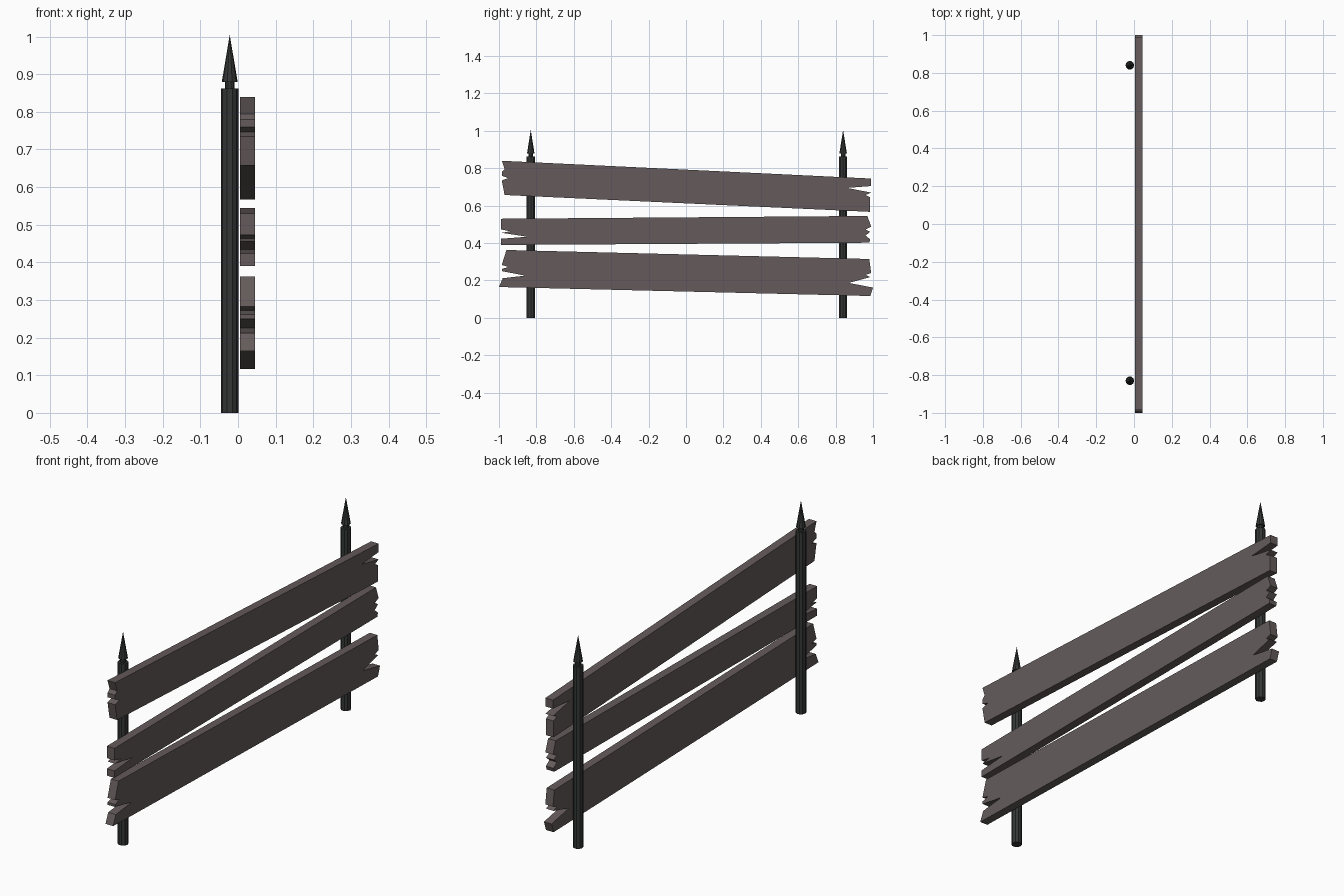
import bpy
import bmesh
from math import pi

cube = bpy.data.objects.get("Cube")
if cube:
    bpy.data.objects.remove(cube, do_unlink=True)


def make_material(name, colour):
    material = bpy.data.materials.new(name)
    material.use_nodes = True
    material.diffuse_color = colour
    shader = material.node_tree.nodes["Principled BSDF"]
    shader.inputs["Base Color"].default_value = colour
    return material


WOOD = make_material("weathered_wood", (0.13, 0.105, 0.105, 1))
IRON = make_material("dark_iron", (0.035, 0.037, 0.037, 1))


def add_object(name, bm, material):
    bmesh.ops.recalc_face_normals(bm, faces=bm.faces[:])
    mesh = bpy.data.meshes.new(name)
    bm.to_mesh(mesh)
    bm.free()
    mesh.materials.append(material)
    obj = bpy.data.objects.new(name, mesh)
    bpy.context.collection.objects.link(obj)
    return obj


# Plank: a splintered side outline given its thickness by extrusion
PLANK_BACK = 0.005
PLANK_THICKNESS = 0.04


def add_plank(name, far_end, near_end):
    """Each end lists its (y, z) corners from top to bottom."""
    bm = bmesh.new()
    outline = far_end + near_end[::-1]
    face = bm.faces.new([bm.verts.new((PLANK_BACK, y, z)) for y, z in outline])
    result = bmesh.ops.extrude_face_region(bm, geom=[face], use_keep_orig=True)
    moved = [v for v in result["geom"] if isinstance(v, bmesh.types.BMVert)]
    bmesh.ops.translate(bm, verts=moved, vec=(PLANK_THICKNESS, 0, 0))
    add_object(name, bm, WOOD)


add_plank(
    "top_plank",
    [(0.99, 0.745), (0.99, 0.705), (0.86, 0.695), (0.99, 0.67),
     (0.96, 0.657), (0.985, 0.645), (0.985, 0.567)],
    [(-0.985, 0.84), (-0.97, 0.795), (-0.985, 0.78), (-0.985, 0.76),
     (-0.95, 0.747), (-0.985, 0.735), (-0.97, 0.657)])
add_plank(
    "middle_plank",
    [(0.97, 0.545), (0.99, 0.487), (0.96, 0.473), (0.985, 0.46),
     (0.96, 0.44), (0.985, 0.42), (0.98, 0.402)],
    [(-0.99, 0.53), (-0.99, 0.473), (-0.94, 0.463), (-0.985, 0.455),
     (-0.85, 0.434), (-0.99, 0.423), (-0.99, 0.39)])
add_plank(
    "bottom_plank",
    [(0.98, 0.315), (0.99, 0.24), (0.96, 0.23), (0.985, 0.218),
     (0.87, 0.187), (1, 0.162), (0.985, 0.117)],
    [(-0.96, 0.363), (-0.985, 0.283), (-0.95, 0.272), (-0.985, 0.262),
     (-0.985, 0.25), (-0.86, 0.226), (-0.98, 0.212), (-1, 0.165)])


# Post: shaft, narrow neck and spear tip as rings of (radius, height)
POST_PROFILE = [(0.023, 0), (0.023, 0.862), (0.013, 0.862),
                (0.013, 0.88), (0.021, 0.88)]
TIP_HEIGHT = 1.005
SIDES = 10


def add_post(name, y):
    bm = bmesh.new()
    rings = []
    for radius, height in POST_PROFILE:
        ring = bmesh.ops.create_circle(bm, segments=SIDES, radius=radius)["verts"]
        bmesh.ops.translate(bm, verts=ring, vec=(0, 0, height))
        rings.append(ring)
    bm.faces.new(rings[0])
    tip = bm.verts.new((0, 0, TIP_HEIGHT))
    for i in range(SIDES):
        j = (i + 1) % SIDES
        for low, high in zip(rings, rings[1:]):
            bm.faces.new((low[i], low[j], high[j], high[i]))
        bm.faces.new((rings[-1][i], rings[-1][j], tip))
    post = add_object(name, bm, IRON)
    post.location = (-0.022, y, 0)
    post.rotation_euler.z = pi / SIDES


add_post("front_post", -0.83)
add_post("back_post", 0.84)
